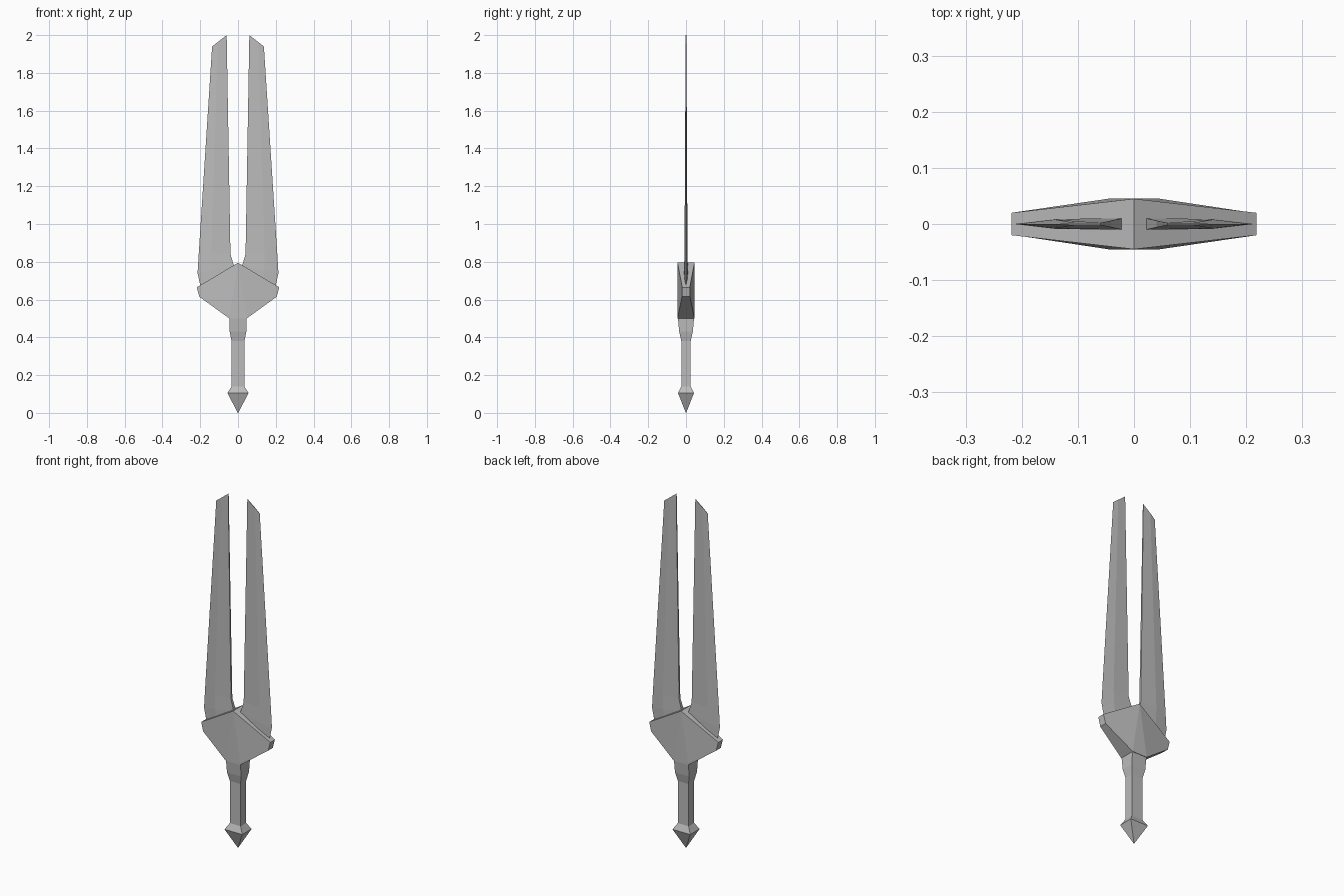
import bpy
import bmesh

default_cube = bpy.data.objects.get("Cube")
if default_cube:
    bpy.data.objects.remove(default_cube, do_unlink=True)

steel = bpy.data.materials.new("grey steel")
steel.use_nodes = True
grey = (0.5, 0.5, 0.5, 1)
steel.diffuse_color = grey
steel.node_tree.nodes["Principled BSDF"].inputs["Base Color"].default_value = grey


def loft(name, rings):
    """Skin matching rings of points into a closed, flat shaded solid."""
    bm = bmesh.new()
    loops = [[bm.verts.new(p) for p in ring] for ring in rings]
    n = len(loops[0])
    for low, high in zip(loops, loops[1:]):
        for i in range(n):
            j = (i + 1) % n
            bm.faces.new((low[i], low[j], high[j], high[i]))
    bm.faces.new(loops[0])
    bm.faces.new(loops[-1])
    bmesh.ops.remove_doubles(bm, verts=bm.verts, dist=0.0001)
    bmesh.ops.recalc_face_normals(bm, faces=bm.faces)
    mesh = bpy.data.meshes.new(name)
    bm.to_mesh(mesh)
    bm.free()
    mesh.materials.append(steel)
    obj = bpy.data.objects.new(name, mesh)
    bpy.context.collection.objects.link(obj)
    return obj


def box_ring(z, x, y):
    return [(-x, -y, z), (x, -y, z), (x, y, z), (-x, y, z)]


# Pommel, grip and collar: stacked rectangular sections (height, half width, half depth)
loft("pommel", [box_ring(*s) for s in
                [(0, 0.001, 0.001), (0.105, 0.056, 0.042), (0.14, 0.034, 0.025)]])
loft("grip", [box_ring(*s) for s in [(0.13, 0.034, 0.025), (0.39, 0.034, 0.025)]])
loft("collar", [box_ring(*s) for s in
                [(0.38, 0.034, 0.025), (0.43, 0.044, 0.036), (0.505, 0.046, 0.043)]])

# Guard: thick middle, thinning to blunt ends (x, half depth, z)
half = [(0.046, 0.045, 0.5), (0.205, 0.021, 0.615), (0.218, 0.02, 0.665)]
outline = half + [(0, 0.045, 0.795)] + [(-x, y, z) for x, y, z in reversed(half)]
guard = loft("guard", [[(x, s * y, z) for x, y, z in outline] for s in (-1, 1)])

# Split the guard's broad faces into a flat middle and two sloping wings
bm = bmesh.new()
bm.from_mesh(guard.data)
for face in [f for f in bm.faces if len(f.verts) == len(outline)]:
    side = 1 if face.calc_center_median().y > 0 else -1
    corners = sorted((v for v in face.verts), key=lambda v: v.co.z)
    top = corners[-1]
    feet = corners[:2]
    for foot in feet:
        shared = [f for f in top.link_faces if f in foot.link_faces
                  and f.calc_center_median().y * side > 0]
        bmesh.utils.face_split(shared[0], top, foot)
bmesh.ops.recalc_face_normals(bm, faces=bm.faces)
bm.to_mesh(guard.data)
bm.free()

# Twin blades: inner x, z, outer x, z, half depth at the spine and at the bevel
stations = [
    (0.022, 0.64, 0.19, 0.63, 0.010, 0.009),
    (0.022, 0.78, 0.214, 0.74, 0.010, 0.009),
    (0.040, 0.84, 0.208, 0.84, 0.006, 0.008),
    (0.060, 2.00, 0.137, 1.94, 0.002, 0.002),
]


def blade_ring(side, xi, zi, xo, zo, spine, bevel):
    xm, zm = xi + 0.6 * (xo - xi), zi + 0.6 * (zo - zi)
    return [(side * xi, -spine, zi), (side * xm, -bevel, zm), (side * xo, 0, zo),
            (side * xm, bevel, zm), (side * xi, spine, zi)]


for name, side in (("left_blade", 1), ("right_blade", -1)):
    loft(name, [blade_ring(side, *s) for s in stations])
